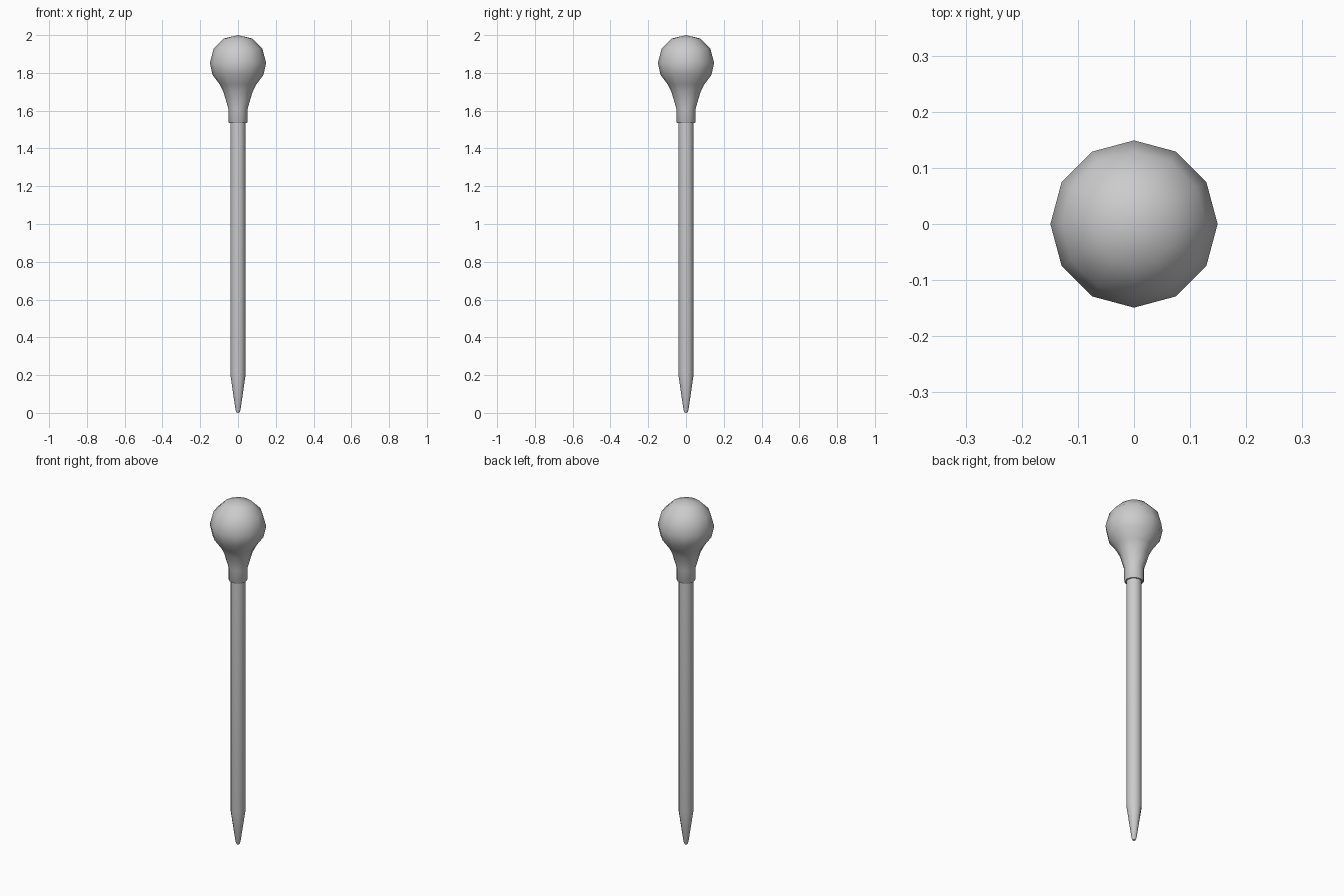
import bpy, math

if "Cube" in bpy.data.objects:
    bpy.data.objects.remove(bpy.data.objects["Cube"])

SIDES = 12


def lathe(name, profile, angle):
    """Revolve (radius, z) points, bottom to top; radius 0 makes a pole."""
    verts, rings, faces = [], [], []
    for r, z in profile:
        start = len(verts)
        count = SIDES if r > 0 else 1
        for i in range(count):
            a = 2 * math.pi * i / SIDES
            verts.append((r * math.cos(a), r * math.sin(a), z))
        rings.append([start + i % count for i in range(SIDES)])
    for low, high in zip(rings, rings[1:]):
        for i in range(SIDES):
            j = (i + 1) % SIDES
            quad = [low[i], low[j], high[j], high[i]]
            face = list(dict.fromkeys(quad))
            faces.append(face)
    mesh = bpy.data.meshes.new(name)
    mesh.from_pydata(verts, [], faces)
    obj = bpy.data.objects.new(name, mesh)
    bpy.context.collection.objects.link(obj)
    bpy.ops.object.select_all(action='DESELECT')
    obj.select_set(True)
    bpy.context.view_layer.objects.active = obj
    bpy.ops.object.shade_smooth_by_angle(angle=math.radians(angle))
    return obj


# Straight needle with a tapered, slightly blunt tip
lathe("needle", [(0, 0), (0.008, 0.002), (0.013, 0.015), (0.04, 0.2),
                 (0.04, 1.54), (0, 1.54)], 50)

# Ball head: flared collar below, 30-degree rings above the equator
R, CENTRE = 0.149, 1.853
ball = [(R * math.cos(math.radians(a)), CENTRE + R * math.sin(math.radians(a)))
        for a in (-25, 0, 30, 60)]
collar = [(0, 1.535), (0.047, 1.535), (0.051, 1.541), (0.051, 1.61),
          (0.077, 1.70), (0.098, 1.74)]
lathe("ball_head", collar + ball + [(0, 2.0)], 50)
